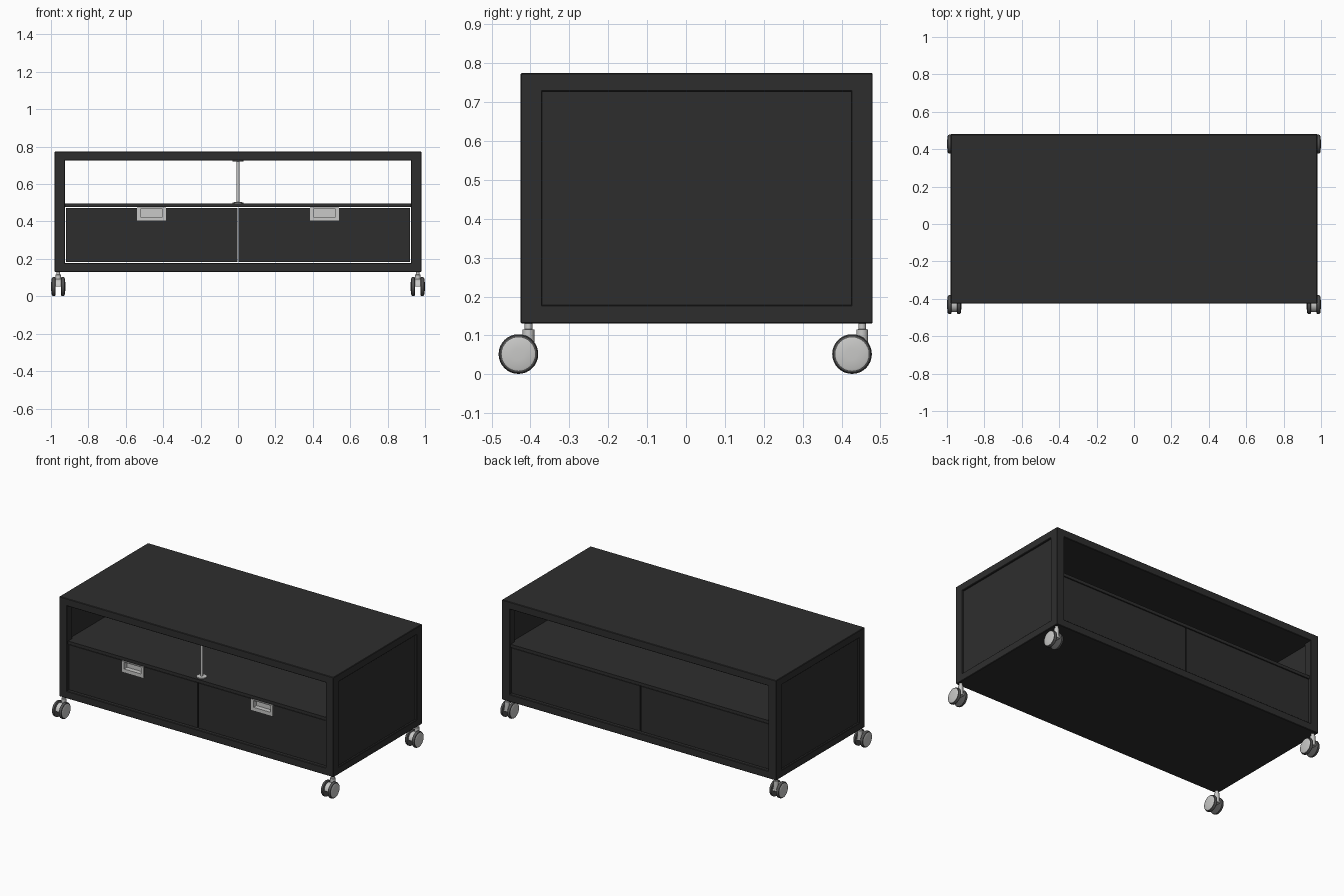
import bpy, bmesh, math
from mathutils import Vector

if "Cube" in bpy.data.objects:
    bpy.data.objects.remove(bpy.data.objects["Cube"])


def material(name, v):
    m = bpy.data.materials.new(name)
    m.diffuse_color = (v[0], v[1], v[2], 1)
    m.use_nodes = True
    m.node_tree.nodes["Principled BSDF"].inputs["Base Color"].default_value = m.diffuse_color
    return m


BLACK = material("black_board", (0.027, 0.027, 0.027))
SILVER = material("silver_metal", (0.58, 0.58, 0.57))
TYRE = material("dark_grey_rubber", (0.085, 0.085, 0.085))


def finish(name, bm, mats, smooth=False):
    bmesh.ops.recalc_face_normals(bm, faces=bm.faces)
    me = bpy.data.meshes.new(name)
    bm.to_mesh(me)
    bm.free()
    for m in mats:
        me.materials.append(m)
    ob = bpy.data.objects.new(name, me)
    bpy.context.collection.objects.link(ob)
    if smooth:
        bpy.ops.object.select_all(action='DESELECT')
        ob.select_set(True)
        bpy.context.view_layer.objects.active = ob
        bpy.ops.object.shade_smooth_by_angle(angle=math.radians(35))
    return ob


def box(name, x, y, z, mat, bevel=0.0):
    bm = bmesh.new()
    bmesh.ops.create_cube(bm, size=1)
    for v in bm.verts:
        v.co = Vector([(r[0] + r[1]) / 2 + c * (r[1] - r[0])
                       for r, c in zip((x, y, z), v.co)])
    if bevel:
        bmesh.ops.bevel(bm, geom=bm.edges[:], offset=bevel, segments=1, affect='EDGES')
    return finish(name, bm, [mat])


def lathe(name, profile, axis, centre, mats, cap_from=None, steps=32):
    """Turn (distance along axis, radius) points round the x or z axis."""
    bm = bmesh.new()
    rings = []
    for d, r in profile:
        ring = []
        for i in range(steps):
            a = math.tau * i / steps
            p, q = r * math.cos(a), r * math.sin(a)
            ring.append(bm.verts.new(Vector((d, p, q) if axis == 'x' else (p, q, d)) + Vector(centre)))
        rings.append(ring)
    bm.faces.new(rings[0])
    for k in range(len(rings) - 1):
        for i in range(steps):
            j = (i + 1) % steps
            f = bm.faces.new((rings[k][i], rings[k][j], rings[k + 1][j], rings[k + 1][i]))
            f.material_index = int(cap_from is not None and k >= cap_from)
    end = bm.faces.new(rings[-1])
    end.material_index = int(cap_from is not None)
    return finish(name, bm, mats, True)


F, B = -0.425, 0.48           # front and back of the body
W, IN = 0.98, 0.925           # outer and inner half width
Z0, Z1, Z2, Z3 = 0.13, 0.178, 0.727, 0.775

# Body slabs and shelf
box("top_board", (-W, W), (F, B), (Z2, Z3), BLACK, 0.003)
box("bottom_board", (-W, W), (F, B), (Z0, Z1), BLACK, 0.003)
box("shelf", (-0.945, 0.945), (F + 0.012, B - 0.012), (0.477, 0.497), BLACK)

# Corner posts and recessed side panels
for s, side in ((-1, "left"), (1, "right")):
    xs = sorted((s * IN, s * W))
    box(side + "_front_post", xs, (F, F + 0.055), (Z0 + 0.003, Z3 - 0.003), BLACK, 0.002)
    box(side + "_back_post", xs, (B - 0.055, B), (Z0 + 0.003, Z3 - 0.003), BLACK, 0.002)
    box(side + "_panel", sorted((s * 0.94, s * 0.968)), (F + 0.05, B - 0.05),
        (Z1 - 0.005, Z2 + 0.005), BLACK)

# Drawers with a pocket cut for the sunken handles
for s, side in ((-1, "left"), (1, "right")):
    drawer = box(side + "_drawer", sorted((s * 0.004, s * 0.920)), (F + 0.015, B - 0.015),
                 (0.182, 0.473), BLACK)
    hx = s * 0.4625
    cut = box(side + "_handle_cutter", (hx - 0.066, hx + 0.066), (F - 0.02, F + 0.05),
              (0.419, 0.469), BLACK)
    cut.hide_render = True
    cut.hide_set(True)
    mod = drawer.modifiers.new("pocket", 'BOOLEAN')
    mod.operation = 'DIFFERENCE'
    mod.object = cut
    mod.solver = 'EXACT'
    # Handle: plate with its middle inset and pushed back
    bm = bmesh.new()
    y = F + 0.009
    outer = [(-0.077, 0.404), (0.077, 0.404), (0.077, 0.474), (-0.077, 0.474)]
    inner = [(-0.060, 0.425), (0.060, 0.425), (0.060, 0.468), (-0.060, 0.468)]
    loops = [[bm.verts.new((hx + px, d, pz)) for px, pz in pts] for pts, d in
             ((outer, F + 0.0155), (outer, y), (inner, y), (inner, y + 0.03))]
    for a, b in zip(loops, loops[1:]):
        for i in range(4):
            j = (i + 1) % 4
            bm.faces.new((a[i], a[j], b[j], b[i]))
    bm.faces.new(loops[-1])
    finish(side + "_handle", bm, [SILVER])

# Round support rod with flanges between shelf and top
lathe("support_rod", [(0.497, 0.03), (0.502, 0.03), (0.504, 0.008), (0.72, 0.008),
                      (0.722, 0.03), (0.727, 0.03)], 'z', (0, F + 0.055, 0), [SILVER])

# Twin-wheel casters, all trailing to the front
WHEEL = [(0.014, 0.02), (0.015, 0.046), (0.018, 0.051), (0.027, 0.051),
         (0.033, 0.048), (0.035, 0.043), (0.0365, 0.039), (0.038, 0.015)]
for sx, side in ((-1, "left"), (1, "right")):
    for sy, end in ((-0.405, "front"), (0.453, "back")):
        n = side + "_" + end + "_caster_"
        cx, cy, cz = sx * 0.961, sy - 0.026, 0.052
        for s, w in ((-1, "outer"), (1, "inner")):
            lathe(n + w + "_wheel", [(s * d, r) for d, r in WHEEL], 'x', (cx, cy, cz),
                  [TYRE, SILVER], cap_from=5)
        lathe(n + "stem", [(0.055, 0.015), (0.115, 0.015), (0.116, 0.010), (0.132, 0.010)],
              'z', (cx, sy, 0), [SILVER], steps=20)
        # Half-round housing over the axle
        bm = bmesh.new()
        pts = [(0.040 * math.cos(a), 0.040 * math.sin(a))
               for a in (math.pi * i / 12 for i in range(13))]
        rows = [[bm.verts.new((cx + d, cy + p, cz + q)) for p, q in pts]
                for d in (-0.0155, 0.0155)]
        bm.faces.new(rows[0])
        bm.faces.new(rows[1])
        for i in range(13):
            j = (i + 1) % 13
            bm.faces.new((rows[0][i], rows[0][j], rows[1][j], rows[1][i]))
        finish(n + "housing", bm, [SILVER], True)
